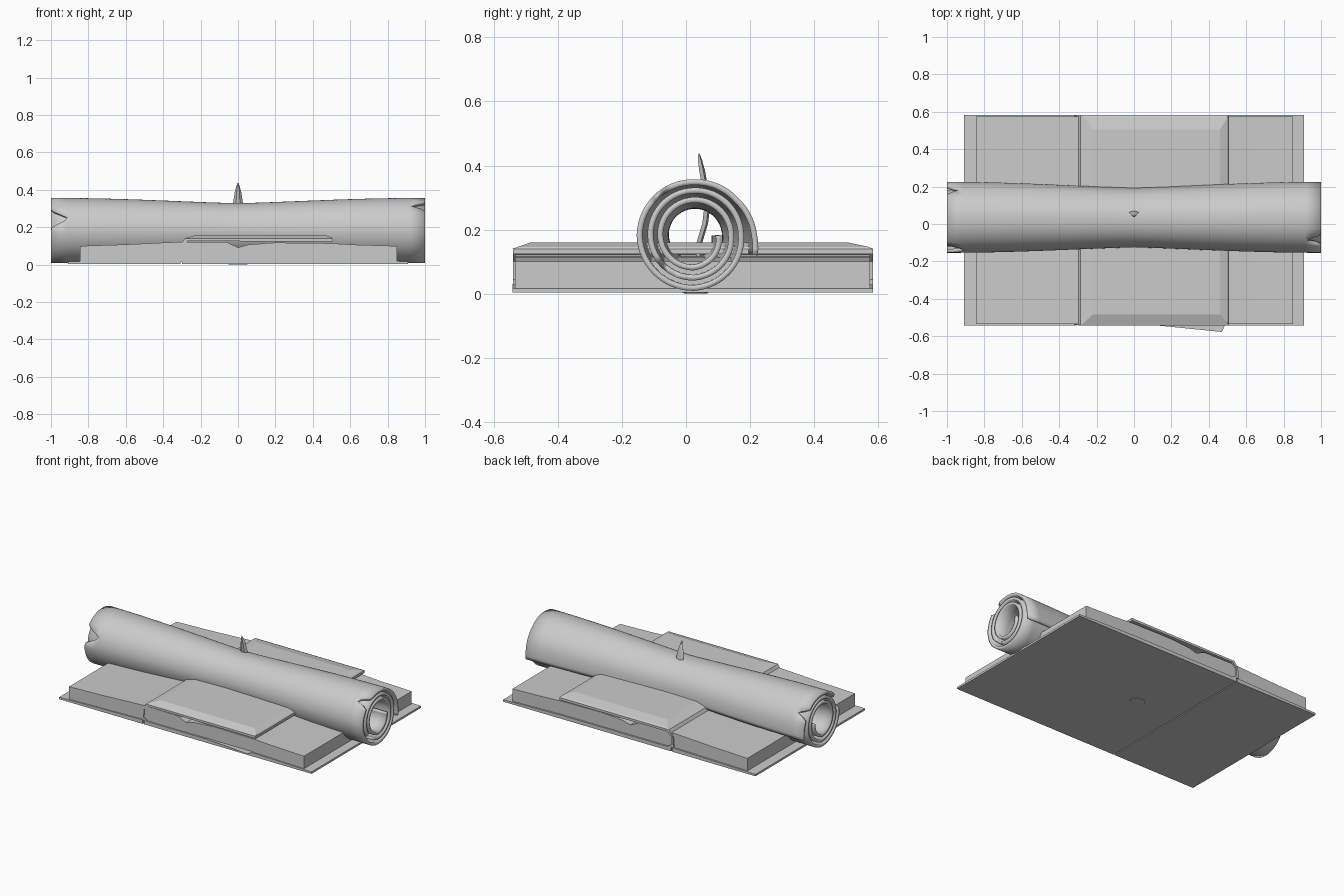
import bpy, bmesh, math
from mathutils import Vector

if "Cube" in bpy.data.objects:
    bpy.data.objects.remove(bpy.data.objects["Cube"])

Y0, Y1 = -0.534, 0.58


def finish(name, bm, smooth=False):
    bmesh.ops.recalc_face_normals(bm, faces=bm.faces)
    me = bpy.data.meshes.new(name)
    bm.to_mesh(me)
    bm.free()
    ob = bpy.data.objects.new(name, me)
    bpy.context.collection.objects.link(ob)
    if smooth:
        bpy.ops.object.select_all(action='DESELECT')
        ob.select_set(True)
        bpy.context.view_layer.objects.active = ob
        bpy.ops.object.shade_smooth_by_angle(angle=math.radians(35))
    return ob


def extrude_profile(name, pts, y0, y1):
    """Closed x-z profile extruded along y."""
    bm = bmesh.new()
    a = [bm.verts.new((x, y0, z)) for x, z in pts]
    b = [bm.verts.new((x, y1, z)) for x, z in pts]
    bm.faces.new(a)
    bm.faces.new(b)
    for i in range(len(pts)):
        j = (i + 1) % len(pts)
        bm.faces.new((a[i], a[j], b[j], b[i]))
    return finish(name, bm)


def lofted(name, rings, smooth=False):
    """Skin a list of equal-length rings and cap both ends."""
    bm = bmesh.new()
    vs = [[bm.verts.new(p) for p in r] for r in rings]
    n = len(vs[0])
    for r, s in zip(vs, vs[1:]):
        for i in range(n):
            bm.faces.new((r[i], r[(i + 1) % n], s[(i + 1) % n], s[i]))
    bm.faces.new(vs[0])
    bm.faces.new(vs[-1])
    return finish(name, bm, smooth)


def interp(keys, t):
    for (t0, v0), (t1, v1) in zip(keys, keys[1:]):
        if t <= t1:
            return v0 + (v1 - v0) * (t - t0) / (t1 - t0)
    return keys[-1][1]


# Cover boards, with a narrow hinge groove on the left
extrude_profile("left_cover", [(-.91, .004), (-.91, .017), (-.31, .03),
                               (-.307, .004)], Y0 - .008, Y1 + .004)
extrude_profile("right_cover", [(-.3, .004), (-.3, .028), (.5, .028),
                                (.91, .017), (.91, .004)], Y0 - .008, Y1 + .004)

# Page block with a shallow gutter
extrude_profile("pages", [(-.845, .015), (-.845, .1), (-.6, .108), (-.31, .122),
                          (-.06, .12), (0, .092), (.06, .108), (.2, .118),
                          (.5, .114), (.62, .107), (.85, .1), (.85, .015)], Y0, Y1 - .006)

# Folded sheet wrapped over the pages
extrude_profile("wrap_sheet", [(-.26, .012), (-.318, .035), (-.313, .1),
                               (-.285, .14), (.505, .14), (.505, .124),
                               (-.27, .126), (-.3, .1), (-.303, .045),
                               (-.26, .022)], Y0 - .006, Y1 + .004)


def rect(x0, x1, y0, y1, z):
    return [(x0, y0, z), (x1, y0, z), (x1, y1, z), (x0, y1, z)]


# Raised panel with sloping margins
lofted("raised_panel", [rect(-.285, .505, Y0 - .008, Y1 + .004, .14),
                        rect(-.265, .5, -.525, .57, .146),
                        rect(-.22, .46, -.485, .505, .16)])

# Loose page slipping out of the front
bm = bmesh.new()
bm.faces.new([bm.verts.new(p) for p in
              [(0, -.53, .03), (.47, -.577, .03), (.49, -.53, .03)]])
finish("loose_page", bm)

# Rolled scroll: spiral section, narrowed waist, torn notches at the ends
CY, CZ = .025, .182
RADII = [(-18, .2), (0, .188), (40, .172), (90, .166), (180, .17), (270, .164),
         (360, .147), (450, .14), (630, .132), (720, .116), (990, .1), (1080, .076)]
# (end sign, angle, half width, depth)
NOTCHES = [(-1, 158, 17, .1), (-1, 30, 10, .07), (1, 130, 11, .09), (1, 590, 15, .07)]
angles = [-18, -12, -6] + list(range(0, 1081, 6))


def end_x(sign, a):
    d = 0
    for s, c, w, depth in NOTCHES:
        if s == sign:
            d = max(d, depth * (1 - abs(a - c) / w))
    return sign * (1 - d)


bm = bmesh.new()
NX = 24
grid = []
for a in angles:
    row = []
    lo, hi = end_x(-1, a), end_x(1, a)
    for i in range(NX + 1):
        x = -1 + 2 * i / NX
        if i == 0:
            x = lo
        elif i == NX:
            x = hi
        elif i == 1:
            x = max(x, lo + .02)
        elif i == NX - 1:
            x = min(x, hi - .02)
        s = .83 + .17 * math.sin(min(1, abs(x)) * math.pi / 2) ** 1.3
        r = interp(RADII, a) * s
        t = math.radians(a)
        row.append(bm.verts.new((x, CY + r * math.cos(t), CZ + r * math.sin(t))))
    grid.append(row)
for r0, r1 in zip(grid, grid[1:]):
    for i in range(NX):
        bm.faces.new((r0[i], r0[i + 1], r1[i + 1], r1[i]))
scroll = finish("scroll", bm, True)
mod = scroll.modifiers.new("thickness", 'SOLIDIFY')
mod.thickness = .018
mod.offset = 0

# Curved spike piercing the scroll: (y, z, half width)
SPIKE = [(.035, .02, .03), (.042, .16, .03), (.06, .22, .028), (.066, .27, .027),
         (.06, .33, .026), (.05, .385, .018), (.043, .42, .009), (.04, .438, .002)]
rings = []
for y, z, w in SPIKE:
    d = .009 if z < .42 else w * .7
    rings.append([(-w, y + d * .4, z), (-w * .4, y - d, z), (w * .4, y - d, z),
                  (w, y + d * .4, z), (0, y + d, z)])
lofted("spike", rings, True)

# Small faceted stud under the cover
lofted("bottom_stud", [[(r * math.cos(k * math.pi / 4), .03 + r * .8 * math.sin(k * math.pi / 4), z)
                        for k in range(8)] for r, z in ((.055, .012), (.05, .002), (.035, 0))])
